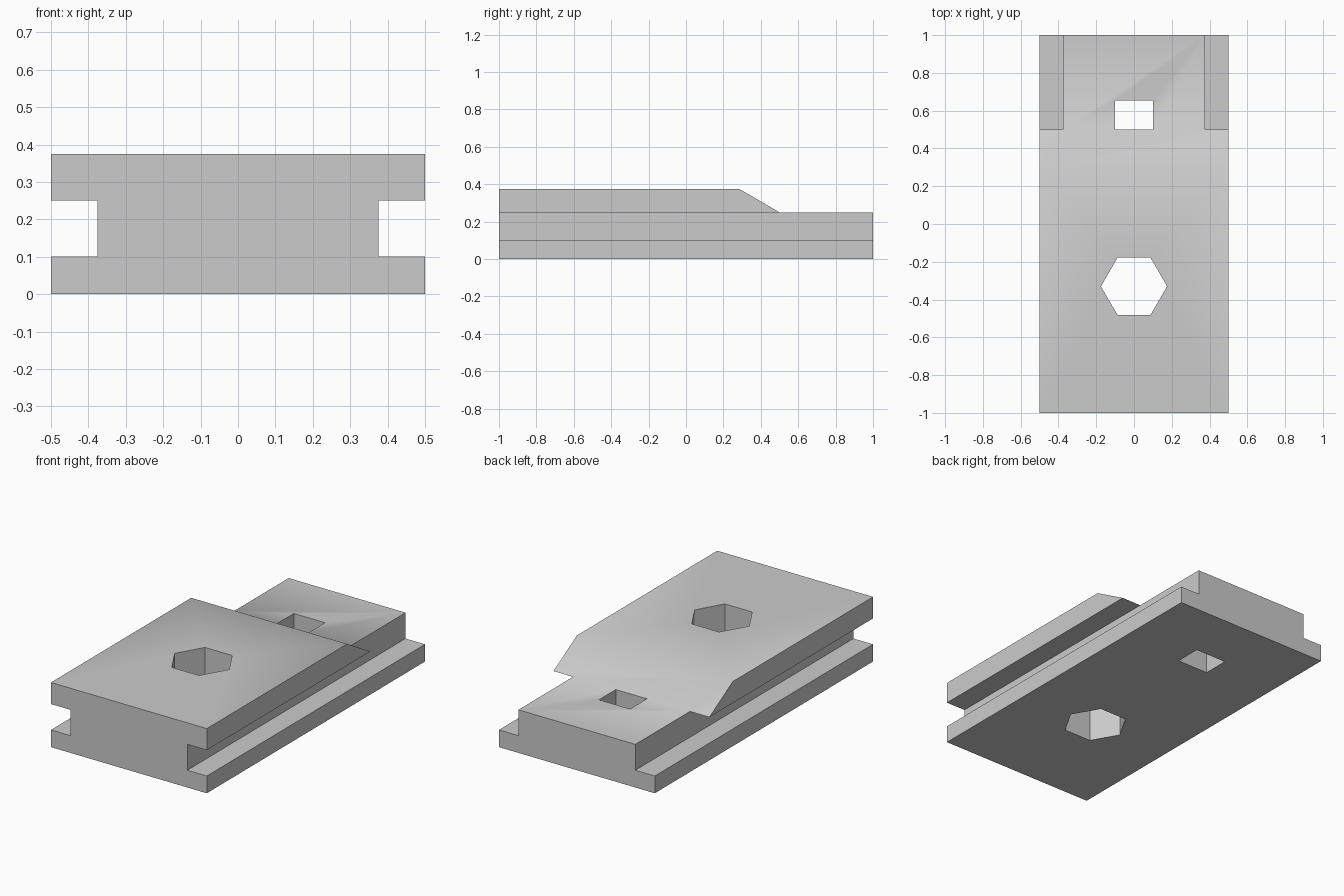
import bpy, bmesh, math
from mathutils import Vector

cube = bpy.data.objects.get("Cube")
if cube:
    bpy.data.objects.remove(cube, do_unlink=True)

grey = bpy.data.materials.new("plain grey")
grey.use_nodes = True
grey.diffuse_color = (0.6, 0.6, 0.6, 1)
grey.node_tree.nodes["Principled BSDF"].inputs["Base Color"].default_value = (0.6, 0.6, 0.6, 1)


def prism(name, points, direction):
    """Extrude a closed profile along a direction."""
    bm = bmesh.new()
    face = bm.faces.new([bm.verts.new(p) for p in points])
    out = bmesh.ops.extrude_face_region(bm, geom=[face])
    moved = [g for g in out["geom"] if isinstance(g, bmesh.types.BMVert)]
    bmesh.ops.translate(bm, verts=moved, vec=Vector(direction))
    bmesh.ops.recalc_face_normals(bm, faces=bm.faces)
    mesh = bpy.data.meshes.new(name)
    bm.to_mesh(mesh)
    bm.free()
    mesh.materials.append(grey)
    obj = bpy.data.objects.new(name, mesh)
    bpy.context.collection.objects.link(obj)
    return obj


def combine(target, tool, operation):
    """Apply an exact boolean and discard the tool."""
    bpy.context.view_layer.objects.active = target
    mod = target.modifiers.new(operation, "BOOLEAN")
    mod.operation, mod.solver, mod.object = operation, "EXACT", tool
    bpy.ops.object.modifier_apply(modifier=mod.name)
    bpy.data.objects.remove(tool, do_unlink=True)


# Lower rail: wide foot with a narrower web, running the full length
half = [(0.5, 0), (0.5, 0.1), (0.375, 0.1), (0.375, 0.25)]
section = half + [(-x, z) for x, z in reversed(half)]
block = prism("slotted_block", [(x, -1, z) for x, z in section], (0, 2, 0))

# Top plate with a ramped back edge
side = [(-1, 0.25), (0.5, 0.25), (0.285, 0.375), (-1, 0.375)]
plate = prism("top_plate", [(-0.5, y, z) for y, z in side], (1, 0, 0))
combine(block, plate, "UNION")

# Hexagonal hole through the plate and the rail
hexagon = [(0.175 * math.cos(math.radians(60 * i)),
            -0.33 + 0.175 * math.sin(math.radians(60 * i)), -0.1) for i in range(6)]
combine(block, prism("hex_cutter", hexagon, (0, 0, 0.6)), "DIFFERENCE")

# Rectangular hole just behind the ramp
window = [(-0.1, 0.5, -0.1), (0.1, 0.5, -0.1), (0.1, 0.655, -0.1), (-0.1, 0.655, -0.1)]
combine(block, prism("slot_cutter", window, (0, 0, 0.6)), "DIFFERENCE")

# Soft transition from plate to ramp, all other edges sharp
bpy.ops.object.select_all(action="DESELECT")
block.select_set(True)
bpy.context.view_layer.objects.active = block
bpy.ops.object.shade_smooth_by_angle(angle=math.radians(35))
